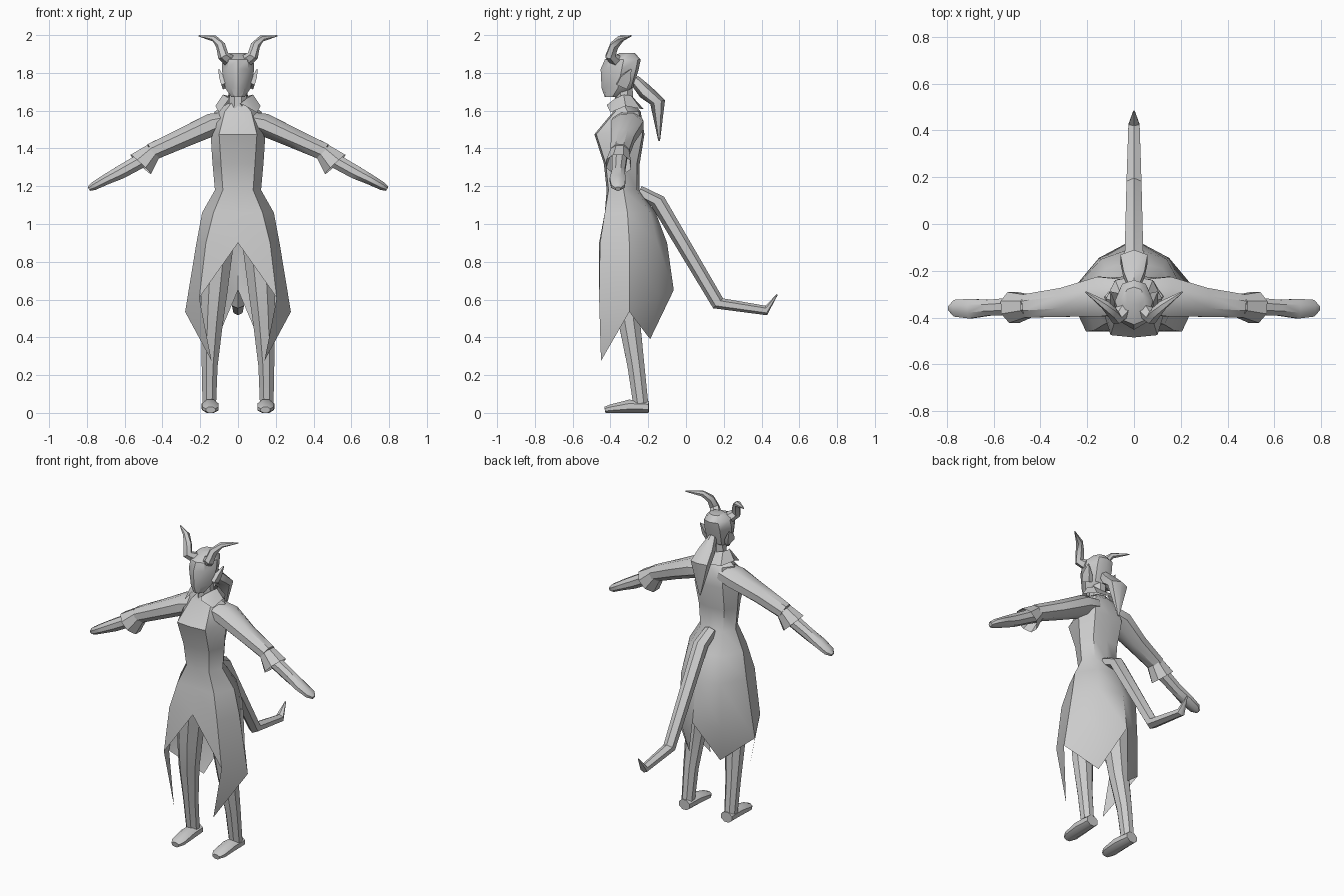
import bpy, bmesh, math
from mathutils import Vector


def finish(name, bm, mirror=False, angle=40):
    bmesh.ops.remove_doubles(bm, verts=bm.verts, dist=0.0005)
    bmesh.ops.recalc_face_normals(bm, faces=bm.faces)
    me = bpy.data.meshes.new(name)
    bm.to_mesh(me)
    bm.free()
    ob = bpy.data.objects.new(name, me)
    bpy.context.collection.objects.link(ob)
    if mirror:
        ob.modifiers.new("mirror", 'MIRROR').use_mirror_merge = False
    bpy.ops.object.select_all(action='DESELECT')
    bpy.context.view_layer.objects.active = ob
    ob.select_set(True)
    bpy.ops.object.shade_smooth_by_angle(angle=math.radians(angle))
    return ob


def loft(bm, rings, cap_start=True, cap_end=True, closed=True):
    vs = [[bm.verts.new(p) for p in r] for r in rings]
    n = len(vs[0])
    for a, b in zip(vs, vs[1:]):
        for i in range(n if closed else n - 1):
            j = (i + 1) % n
            bm.faces.new((a[i], a[j], b[j], b[i]))
    if cap_start:
        bm.faces.new(vs[0])
    if cap_end:
        bm.faces.new(vs[-1])
    return vs


def full(half):
    """Front-to-back half ring -> whole symmetric ring."""
    return [Vector(p) for p in half] + [Vector((-x, y, z)) for x, y, z in half[-2:0:-1]]


def ring(z, front, cx, cy, sx, sy, bx, by, back):
    return full([(0, front, z), (cx, cy, z), (sx, sy, z), (bx, by, z), (0, back, z)])


def tube(name, stations, side, n=8, mirror=False, caps=True):
    """Stations are x, y, z, radius along side, radius across it."""
    pts = [Vector(s[:3]) for s in stations]
    side, k = Vector(side), 1 / math.cos(math.pi / n)
    rings = []
    for i, s in enumerate(stations):
        t = (pts[min(i + 1, len(pts) - 1)] - pts[max(i - 1, 0)]).normalized()
        u = (side - t * side.dot(t)).normalized()
        v = t.cross(u)
        angs = [2 * math.pi * (j + 0.5) / n for j in range(n)]
        rings.append([pts[i] + u * s[3] * k * math.cos(a) + v * s[4] * k * math.sin(a) for a in angs])
    bm = bmesh.new()
    loft(bm, rings, caps, caps)
    return finish(name, bm, mirror)


X, Y = (1, 0, 0), (0, 1, 0)

# Coat: torso running into a skirt with a split, pointed hem
coat_rows = [
    (1.64, -.37, .035, -.36, .05, -.33, .035, -.29, -.28),
    (1.595, -.385, .07, -.375, .125, -.31, .08, -.25, -.24),
    (1.475, -.485, .10, -.475, .145, -.33, .10, -.23, -.22),
    (1.32, -.435, .09, -.425, .135, -.33, .09, -.26, -.245),
    (1.18, -.42, .08, -.41, .122, -.33, .08, -.26, -.245),
    (1.06, -.43, .13, -.43, .19, -.31, .12, -.19, -.16),
    (.9, -.46, .17, -.455, .22, -.30, .14, -.15, -.10)]
hem = full([(0, -.46, .9), (.205, -.46, .61), (.28, -.30, .535), (.15, -.145, .62), (0, -.065, .65)])
bm = bmesh.new()
h = loft(bm, [ring(*r) for r in coat_rows] + [hem], True, False)[-1]
for s in (1, -1):
    corner, hip, rear = h[s], h[2 * s], h[3 * s]
    tip = bm.verts.new((s * .14, -.45, .275))
    bm.faces.new((corner, hip, tip))
    tip = bm.verts.new((s * .11, -.19, .39))
    bm.faces.new((hip, rear, tip))
    bm.faces.new((rear, h[4], tip))
finish("coat", bm)

# Collar: folded strip open at the throat
bm = bmesh.new()
top = full([(0, -.275, 1.665), (.06, -.29, 1.68), (.08, -.33, 1.685), (.045, -.375, 1.665), (.01, -.39, 1.635)])
low = full([(0, -.225, 1.61), (.08, -.24, 1.61), (.12, -.32, 1.625), (.10, -.40, 1.59), (.03, -.42, 1.63)])
order = [5, 6, 7, 0, 1, 2, 3, 4]
loft(bm, [[r[i] for i in order] for r in (top, low)], False, False, closed=False)
finish("collar", bm)

# Head and neck
head_rows = [
    (1.672, -.43, .02, -.425, .035, -.39, .02, -.36, -.35),
    (1.72, -.447, .035, -.43, .068, -.36, .05, -.29, -.28),
    (1.82, -.452, .055, -.42, .086, -.34, .055, -.265, -.25),
    (1.87, -.43, .05, -.41, .082, -.33, .05, -.255, -.24),
    (1.905, -.35, .03, -.345, .045, -.315, .03, -.28, -.27)]
bm = bmesh.new()
loft(bm, [ring(*r) for r in head_rows])
finish("head", bm)
tube("neck", [(0, -.325, 1.58, .05, .05), (0, -.33, 1.76, .042, .045)], X)

# Ears and horns
tube("ear", [(.07, -.34, 1.73, .03, .015), (.085, -.32, 1.77, .028, .012),
             (.102, -.29, 1.82, .002, .002)], Y, 4, True)
tube("horn", [(.045, -.37, 1.865, .03, .03), (.078, -.40, 1.89, .026, .026),
              (.092, -.38, 1.945, .022, .022), (.125, -.345, 1.982, .018, .015),
              (.207, -.29, 1.996, .003, .003)], Y, 6, True)

# Ponytail
tube("ponytail", [(0, -.275, 1.765, .02, .025), (0, -.215, 1.70, .045, .035),
                  (0, -.15, 1.645, .058, .035), (0, -.142, 1.44, .004, .004)], X, 6)

# Sleeves, cuffs, forearms with hands
tube("sleeve", [(.06, -.31, 1.545, .075, .05), (.14, -.31, 1.525, .085, .06),
                (.30, -.335, 1.452, .062, .052), (.46, -.35, 1.38, .05, .046)], Y, 8, True)
tube("cuff", [(.45, -.35, 1.384, .048, .046), (.515, -.357, 1.315, .066, .074)], Y, 8, True, False)
tube("hand", [(.46, -.35, 1.365, .04, .04), (.62, -.358, 1.275, .034, .036),
              (.70, -.362, 1.235, .042, .028), (.765, -.36, 1.2, .036, .022),
              (.79, -.36, 1.186, .012, .012)], Y, 8, True)

# Legs and shoes
tube("leg", [(.095, -.31, 1.0, .085, .09), (.125, -.31, .65, .07, .07),
             (.138, -.30, .48, .058, .057), (.15, -.265, .25, .042, .045),
             (.152, -.24, .05, .036, .04)], X, 8, True)
tube("shoe", [(.145, -.43, .016, .025, .016), (.145, -.40, .022, .042, .022),
              (.147, -.30, .035, .045, .035), (.15, -.197, .032, .038, .032)], X, 8, True)

# Tail with a hooked, pointed end
tube("tail", [(0, -.25, 1.17, .035, .03), (0, -.15, 1.12, .04, .036),
              (0, .17, .58, .032, .032), (0, .425, .542, .024, .022),
              (0, .483, .627, .003, .003)], X, 6)
